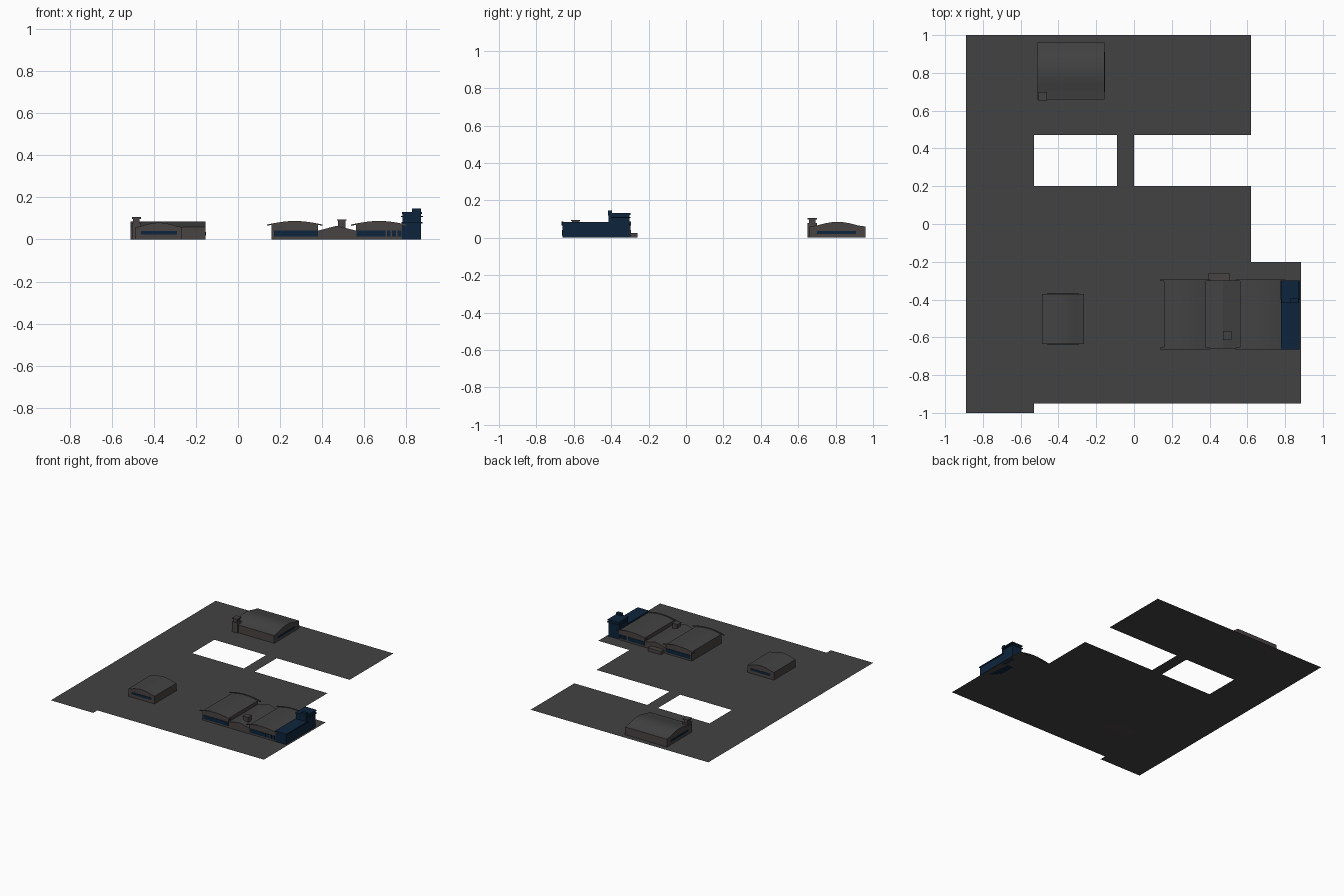
import bpy, bmesh, math

cube = bpy.data.objects.get("Cube")
if cube:
    bpy.data.objects.remove(cube, do_unlink=True)


def material(name, rgb):
    m = bpy.data.materials.new(name)
    m.use_nodes = True
    m.diffuse_color = (*rgb, 1)
    m.node_tree.nodes["Principled BSDF"].inputs["Base Color"].default_value = (*rgb, 1)
    return m


GREY = material("asphalt grey", (0.055, 0.055, 0.055))
WALL = material("warm grey", (0.064, 0.057, 0.054))
NAVY = material("navy blue", (0.004, 0.018, 0.045))


def finish(name, bm, *mats):
    mesh = bpy.data.meshes.new(name)
    bm.to_mesh(mesh)
    bm.free()
    for m in mats:
        mesh.materials.append(m)
    mesh.shade_smooth()
    mesh.set_sharp_from_angle(angle=math.radians(12))
    obj = bpy.data.objects.new(name, mesh)
    bpy.context.collection.objects.link(obj)
    return obj


def box(name, x, y, z, mat):
    """Box from three (low, high) ranges."""
    bm = bmesh.new()
    for v in bmesh.ops.create_cube(bm, size=1)["verts"]:
        v.co = [r[0] if c < 0 else r[1] for c, r in zip(v.co, (x, y, z))]
    return finish(name, bm, mat)


def extrude(name, profile, span, axis, wall=WALL, roof=GREY):
    """Extrude a (horizontal, z) profile along x or y; upward faces become roof."""
    bm = bmesh.new()
    point = (lambda h, z, a: (a, h, z)) if axis == "x" else (lambda h, z, a: (h, a, z))
    face = bm.faces.new([bm.verts.new(point(h, z, span[0])) for h, z in profile])
    new = bmesh.ops.extrude_face_region(bm, geom=[face])["geom"]
    shift = point(0, 0, span[1] - span[0])
    bmesh.ops.translate(bm, vec=shift, verts=[g for g in new if isinstance(g, bmesh.types.BMVert)])
    bmesh.ops.recalc_face_normals(bm, faces=bm.faces)
    for f in bm.faces:
        f.material_index = int(f.normal.z > 0.5)
    return finish(name, bm, wall, roof)


def arch(a, b, eave, peak, steps=10):
    """Shallow vault from a to b."""
    return [(a + (b - a) * i / steps, eave + (peak - eave) * math.sin(math.pi * i / steps))
            for i in range(steps + 1)]


def hall(name, lo, hi, shoulder, span, axis, eave=0.066, peak=0.085):
    """Vaulted hall with low flat shoulders on both sides."""
    a, b = lo + shoulder, hi - shoulder
    pts = [(lo, 0), (lo, eave - 0.006)] + arch(a, b, eave, peak) + [(hi, eave - 0.006), (hi, 0)]
    extrude(name, pts, span, axis)


# Ground sheet: a grid of cells with the open yards left out
xs = (-0.89, -0.53, -0.09, 0.0, 0.62, 0.885)
ys = (-1.0, -0.95, -0.2, 0.2, 0.47, 1.0)
rows = ("#....", "#####", "####.", "#.#..", "####.")
bm = bmesh.new()
for j, row in enumerate(rows):
    for i, cell in enumerate(row):
        if cell == "#":
            bm.faces.new([bm.verts.new((x, y, 0)) for x, y in
                          ((xs[i], ys[j]), (xs[i + 1], ys[j]),
                           (xs[i + 1], ys[j + 1]), (xs[i], ys[j + 1]))])
bmesh.ops.remove_doubles(bm, verts=bm.verts, dist=0.0001)
finish("ground", bm, GREY)

# Rear hall with its chimney tower
hall("rear_hall", 0.66, 0.96, 0.042, (-0.51, -0.155), "x")
for side, x in (("left", -0.155), ("right", -0.51)):
    box("rear_hall_window_" + side, (x - 0.002, x + 0.002), (0.70, 0.91), (0.02, 0.036), NAVY)
box("rear_tower", (-0.505, -0.46), (0.65, 0.70), (0, 0.078), WALL)
box("rear_tower_stack", (-0.498, -0.467), (0.657, 0.693), (0.078, 0.098), WALL)
box("rear_tower_cap", (-0.505, -0.46), (0.65, 0.70), (0.098, 0.106), GREY)

# Small hall
hall("small_hall", -0.487, -0.265, 0.027, (-0.635, -0.37), "y", 0.064, 0.08)
for side, y in (("front", -0.635), ("back", -0.37)):
    box("small_hall_window_" + side, (-0.46, -0.29), (y - 0.002, y + 0.002), (0.023, 0.04), NAVY)

# Main building: two vaulted bays with a lower gabled link between
FRONT, BACK = -0.66, -0.298
for side, a, b in (("right", 0.16, 0.38), ("left", 0.56, 0.78)):
    vault = arch(a, b, 0.07, 0.085)
    extrude("bay_" + side, [(a, 0)] + vault + [(b, 0)], (FRONT, BACK), "y")
    # Eave trims that reach past the bay ends
    trim = arch(a - 0.022, b + 0.022, 0.071, 0.088)
    strip = trim + [(h, z - 0.006) for h, z in reversed(trim)]
    for end, y in (("front", FRONT), ("back", BACK)):
        extrude(f"bay_trim_{side}_{end}", strip, (y - 0.005, y + 0.005), "y")

extrude("link", [(0.38, 0), (0.38, 0.042), (0.47, 0.065), (0.56, 0.042), (0.56, 0)],
        (FRONT, BACK), "y")
box("link_chimney", (0.475, 0.512), (-0.61, -0.57), (0.05, 0.09), WALL)
box("link_chimney_cap", (0.47, 0.515), (-0.614, -0.566), (0.09, 0.096), GREY)
box("back_porch", (0.395, 0.505), (-0.298, -0.26), (0, 0.026), WALL)

# Window bands and the row of small windows beside them
for end, y in (("front", FRONT), ("back", BACK)):
    wide = (y - 0.003, y + 0.003)
    box("window_band_right_" + end, (0.17, 0.38), wide, (0.013, 0.042), NAVY)
    box("window_band_left_" + end, (0.563, 0.70), wide, (0.013, 0.042), NAVY)
    for i in range(3):
        x = 0.708 + i * 0.025
        box(f"small_window_{end}_{i}", (x, x + 0.018), wide, (0.013, 0.042), NAVY)

# Navy side wing and corner tower
box("side_wing", (0.78, 0.87), (FRONT, -0.40), (0, 0.076), NAVY)
box("side_wing_parapet", (0.778, 0.876), (-0.664, -0.40), (0.076, 0.083), NAVY)
box("corner_tower", (0.783, 0.87), (-0.415, -0.303), (0, 0.122), NAVY)
box("corner_tower_roof", (0.78, 0.874), (-0.418, -0.298), (0.122, 0.131), NAVY)
box("corner_tower_ledge", (0.775, 0.88), (-0.40, -0.298), (0.106, 0.111), NAVY)
box("corner_tower_turret", (0.828, 0.87), (-0.418, -0.395), (0.12, 0.147), NAVY)
